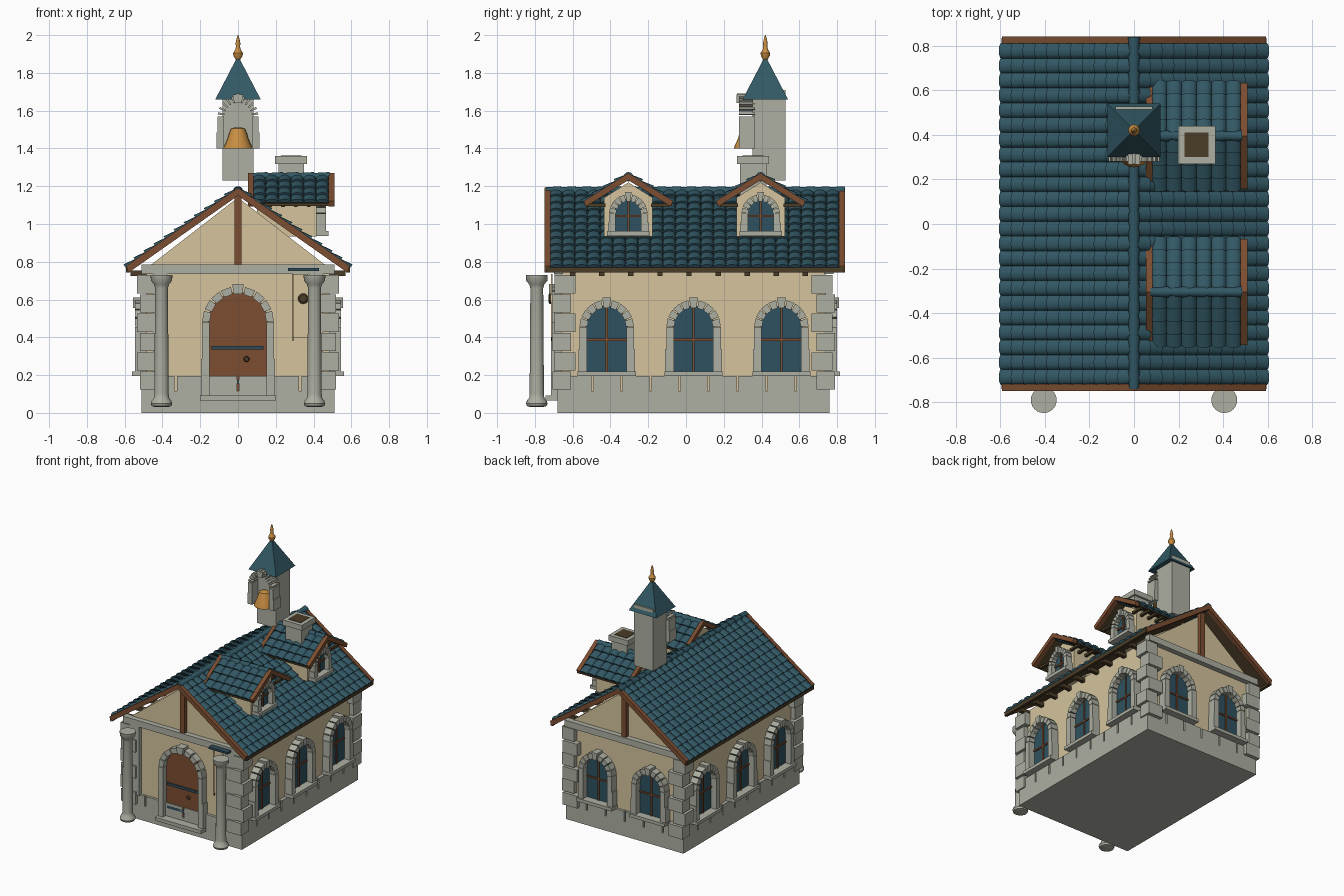
import bpy, bmesh, math
from mathutils import Matrix, Vector

if "Cube" in bpy.data.objects:
    bpy.data.objects.remove(bpy.data.objects["Cube"])

COLOURS = {
    "stone": (0.42, 0.43, 0.36), "plaster": (0.66, 0.55, 0.34), "timber": (0.20, 0.075, 0.03),
    "dark_timber": (0.07, 0.045, 0.02), "roof_tile": (0.032, 0.098, 0.13),
    "glass": (0.028, 0.083, 0.115), "gold": (0.58, 0.27, 0.055), "iron": (0.03, 0.07, 0.10)}
MATS = {}
for n, c in COLOURS.items():
    MATS[n] = bpy.data.materials.new(n)
    MATS[n].diffuse_color = (*c, 1)

PARTS = {}          # name -> (bmesh, material, smooth)
I = Matrix.Identity(4)


def part(name, mat, smooth=False):
    if name not in PARTS:
        PARTS[name] = (bmesh.new(), mat, smooth)
    return PARTS[name][0]


def prism(name, mat, pts, y0, y1, M=I):
    """Polygon in local x/z extruded along local y."""
    bm = part(name, mat)
    a = [bm.verts.new(M @ Vector((x, y0, z))) for x, z in pts]
    b = [bm.verts.new(M @ Vector((x, y1, z))) for x, z in pts]
    fs = [bm.faces.new(a), bm.faces.new(b[::-1])]
    for i in range(len(pts)):
        j = (i + 1) % len(pts)
        fs.append(bm.faces.new((a[j], a[i], b[i], b[j])))
    bmesh.ops.recalc_face_normals(bm, faces=fs)


def box(name, mat, x0, x1, y0, y1, z0, z1, M=I):
    prism(name, mat, [(x0, z0), (x1, z0), (x1, z1), (x0, z1)], y0, y1, M)


def lathe(name, mat, prof, M=I, n=20):
    """Profile of (radius, z) turned round local z, with closed ends."""
    bm = part(name, mat, True)
    rings = [[bm.verts.new(M @ Vector((r * math.cos(t), r * math.sin(t), z)))
              for t in (2 * math.pi * k / n for k in range(n))] for r, z in prof]
    fs = [bm.faces.new(rings[0][::-1]), bm.faces.new(rings[-1])]
    for a, b in zip(rings, rings[1:]):
        for k in range(n):
            fs.append(bm.faces.new((a[k], a[(k + 1) % n], b[(k + 1) % n], b[k])))
    bmesh.ops.recalc_face_normals(bm, faces=fs)


def tiles(name, origin, u, d, length, slope, cols, rows):
    """Barrel tiles: columns spaced along u, courses running down d."""
    bm = part(name, "roof_tile", True)
    u, d, o = Vector(u), Vector(d).normalized(), Vector(origin)
    nrm = u.cross(d)
    if nrm.z < 0:
        nrm = -nrm
    w, h, seg = length / cols, slope / rows, 6
    for c in range(cols):
        for r in range(rows):
            ends = []
            for s, lift, k in ((r * h - 0.01, 0.0, 0.9), ((r + 1) * h + 0.004, 0.012, 1.0)):
                ends.append([bm.verts.new(
                    o + u * (w * (c + 0.5) - math.cos(math.pi * i / seg) * w * 0.53 * k)
                    + d * max(s, 0) + nrm * (lift + math.sin(math.pi * i / seg) * 0.02 * k))
                    for i in range(seg + 1)])
            a, b = ends
            fs = [bm.faces.new((a[i], a[i + 1], b[i + 1], b[i])) for i in range(seg)]
            fs.append(bm.faces.new(b))
            for f in fs:
                f.normal_update()
                if f.normal.dot(nrm + d * 0.5) < 0:
                    f.normal_flip()


def arch(label, M, w, z0, zs, jamb, out, fill=0.86, n=9, pane=None):
    """Round-headed opening: pane, jambs, arch stones, keystone, sill."""
    R = w + jamb
    if pane:
        arc = [(w * math.cos(math.pi * i / 14), zs + w * math.sin(math.pi * i / 14)) for i in range(15)]
        prism(label + "_pane", pane, [(-w, z0), (w, z0)] + arc, -0.012, 0.01, M)
    for s in (-1, 1):
        mid = z0 + (zs - z0) * 0.5
        for a, b, e in ((z0, mid, 0.006), (mid, zs, 0)):
            xs = sorted((s * (w - 0.008), s * (R + e)))
            box(label + "_jambs", "stone", *xs, -out, 0.01, a, b, M)
    for i in range(n):
        t, dt = math.pi * (i + 0.5) / n, math.pi / n * fill / 2
        key = i == n // 2
        r0, r1 = w - 0.01, R + (0.014 if key else 0)
        pts = [(r * math.cos(q), zs + r * math.sin(q))
               for r, q in ((r0, t - dt), (r1, t - dt), (r1, t + dt), (r0, t + dt))]
        prism(label + "_arch_stones", "stone", pts, -out - (0.01 if key else 0), 0.01, M)


def window(label, M, w, z0, zs, jamb, out):
    arch(label, M, w, z0, zs, jamb, out, pane="glass")
    box(label + "_sill", "stone", -w - jamb - 0.01, w + jamb + 0.01, -out - 0.015, 0.01, z0 - 0.025, z0, M)
    zm = z0 + (zs + w - z0) * 0.48
    box(label + "_bars", "timber", -0.006, 0.006, -0.02, 0, z0, zs + w, M)
    box(label + "_bars", "timber", -w, w, -0.02, 0, zm - 0.006, zm + 0.006, M)


def wall_frame(x, y, deg):
    return Matrix.Translation((x, y, 0)) @ Matrix.Rotation(math.radians(deg), 4, 'Z')


# walls and stone base
box("plinth", "stone", -0.51, 0.51, -0.68, 0.76, 0, 0.115)
prism("walls", "plaster", [(-0.485, 0.1), (0.485, 0.1), (0.485, 0.765), (0, 1.14), (-0.485, 0.765)], -0.66, 0.74)
ys = [-0.68] + [-0.495 + 0.1535 * i for i in range(8)] + [0.76]
xs = [-0.51, -0.33, -0.165, 0, 0.165, 0.33, 0.51]
for a, b in zip(ys, ys[1:]):
    for s in (-0.495, 0.495):
        box("plinth_blocks", "stone", s - 0.015, s + 0.015, a + 0.006, b - 0.006, 0.115, 0.195)
for a, b in zip(xs, xs[1:]):
    for y in (-0.665, 0.745):
        box("plinth_blocks", "stone", a + 0.006, b - 0.006, y - 0.015, y + 0.015, 0.115, 0.195)

# corner stones, pilasters, columns
for s in (-1, 1):
    for yc, f in ((-0.66, -1), (0.74, 1)):
        for i in range(6):
            z, g = 0.12 + i * 0.102, i % 2
            X = sorted((s * (0.43 if g else 0.395), s * (0.535 if g else 0.52)))
            Y = sorted((yc + f * (0.035 if g else 0.048), yc - f * (0.075 if g else 0.05)))
            box("corner_stones", "stone", *X, *Y, z + 0.003, z + 0.099)
    box("pilasters", "stone", *sorted((s * 0.375, s * 0.45)), -0.695, -0.65, 0.19, 0.735)
    lathe("columns", "stone", [(0.03, 0.03), (0.052, 0.036), (0.057, 0.05), (0.052, 0.065), (0.04, 0.08),
          (0.038, 0.1), (0.034, 0.66), (0.04, 0.68), (0.056, 0.7), (0.058, 0.73)],
          Matrix.Translation((s * 0.405, -0.79, 0)), 24)

# gable beams, king posts, barge boards
for y0, y1 in ((-0.70, -0.65), (0.73, 0.78)):
    box("gable_beams", "stone", -0.51, 0.51, y0, y1, 0.735, 0.785)
for y0, y1 in ((-0.69, -0.65), (0.73, 0.77)):
    box("king_posts", "timber", -0.019, 0.019, y0, y1, 0.785, 1.15)
SL = math.hypot(0.585, 0.41)
for s in (-1, 1):
    for y0, y1 in ((-0.75, -0.718), (0.81, 0.842)):
        prism("barge_boards", "timber", [(0, 1.192), (s * 0.592, 0.778), (s * 0.58, 0.742), (0, 1.15)], y0, y1)
    # main roof
    prism("roof_deck", "dark_timber", [(0, 1.175), (s * 0.585, 0.765), (s * 0.585, 0.75), (0, 1.158)], -0.72, 0.81)
    tiles("main_roof_tiles", (0, -0.72, 1.172), (0, 1, 0), (s * 0.585, 0, -0.41), 1.53, SL, 23, 11)
    box("eave_boards", "dark_timber", *sorted((s * 0.572, s * 0.594)), -0.74, 0.835, 0.742, 0.772)
    for i in range(9):
        y = -0.6 + i * 0.154
        box("rafter_tails", "dark_timber", *sorted((s * 0.48, s * 0.57)), y - 0.014, y + 0.014, 0.725, 0.755)
for i in range(20):
    M = Matrix.Translation((0, -0.74 + i * 0.079, 1.173)) @ Matrix.Rotation(-math.pi / 2, 4, 'X')
    lathe("main_ridge_tiles", "roof_tile", [(0.022, 0), (0.027, 0.079)], M, 12)

# side and back windows
for k in (-0.42, 0.04, 0.505):
    window("side_window", wall_frame(0.485, k, 90), 0.112, 0.22, 0.455, 0.032, 0.06)
    window("side_window", wall_frame(-0.485, k, -90), 0.112, 0.22, 0.455, 0.032, 0.06)
for k in (-0.23, 0.23):
    window("back_window", wall_frame(k, 0.74, 180), 0.112, 0.22, 0.455, 0.032, 0.06)

# door
D = wall_frame(0, -0.66, 0)
arch("door", D, 0.16, 0.09, 0.48, 0.03, 0.055, pane="timber")
box("door_step", "stone", -0.2, 0.2, -0.085, 0.01, 0.065, 0.092, D)
for z in (0.165, 0.345):
    box("door_straps", "iron", -0.14, 0.135, -0.02, -0.005, z - 0.01, z + 0.01, D)
lathe("door_knob", "dark_timber", [(0.008, 0), (0.016, 0.008), (0.012, 0.018)],
      Matrix.Translation((0.045, -0.67, 0.285)) @ Matrix.Rotation(math.pi / 2, 4, 'X'), 10)

# little hanging bracket beside the door
box("bracket_cover", "iron", 0.265, 0.43, -0.745, -0.685, 0.752, 0.767)
box("bracket_rod", "dark_timber", 0.289, 0.295, -0.715, -0.709, 0.38, 0.735)
box("bracket_panel", "plaster", 0.295, 0.37, -0.714, -0.708, 0.4, 0.735)
lathe("bracket_ring", "dark_timber", [(0.02, 0), (0.028, 0.006), (0.028, 0.012), (0.02, 0.018)],
      Matrix.Translation((0.345, -0.71, 0.605)) @ Matrix.Rotation(math.pi / 2, 4, 'X'), 12)

# dormers on the right slope
for yc in (-0.305, 0.395):
    M = wall_frame(0, yc, 90)          # local y = -world x
    prism("dormer_walls", "plaster", [(-0.128, 0.935), (0.128, 0.935), (0.128, 1.14), (0, 1.22), (-0.128, 1.14)],
          -0.415, -0.1, M)
    window("dormer_window", wall_frame(0.415, yc, 90), 0.075, 0.962, 1.055, 0.027, 0.05)
    for s in (-1, 1):
        for y0, y1 in ((-0.51, -0.478), (-0.082, -0.054)):
            prism("dormer_barge_boards", "timber", [(0, 1.27), (s * 0.237, 1.122), (s * 0.225, 1.092), (0, 1.232)],
                  y0, y1, M)
        prism("dormer_deck", "dark_timber", [(0, 1.25), (s * 0.23, 1.108), (s * 0.23, 1.096), (0, 1.238)],
              -0.48, -0.08, M)
        tiles("dormer_tiles", (0.08, yc, 1.248), (1, 0, 0), (0, s * 0.23, -0.142), 0.4, 0.27, 6, 4)
        for i in range(5):
            x = 0.17 + i * 0.068
            box("dormer_rafter_tails", "dark_timber", x - 0.01, x + 0.01,
                *sorted((yc + s * 0.12, yc + s * 0.215)), 1.09, 1.108)
    for i in range(5):
        R = Matrix.Translation((0.075 + i * 0.082, yc, 1.25)) @ Matrix.Rotation(math.pi / 2, 4, 'Y')
        lathe("dormer_ridge_tiles", "roof_tile", [(0.02, 0), (0.025, 0.082)], R, 12)

# chimney
box("chimney_shaft", "stone", 0.215, 0.35, 0.285, 0.425, 1.0, 1.32)
box("chimney_cap", "stone", 0.197, 0.365, 0.27, 0.44, 1.318, 1.36)
box("chimney_opening", "dark_timber", 0.227, 0.335, 0.3, 0.41, 1.355, 1.363)

# bell tower
box("tower_shaft", "stone", -0.083, 0.083, 0.352, 0.527, 1.23, 1.71)
T = wall_frame(0, 0.355, 0)
arch("tower", T, 0.082, 1.4, 1.57, 0.026, 0.075, fill=0.4, n=11)
prism("tower_keystone", "stone", [(-0.02, 1.64), (0.02, 1.64), (0.027, 1.685), (-0.027, 1.685)], -0.088, 0, T)
bm = part("tower_roof", "roof_tile")
bmesh.ops.create_cone(bm, cap_ends=True, segments=4, radius1=0.12 * math.sqrt(2), radius2=0.008, depth=0.22,
                      matrix=Matrix.Translation((0, 0.42, 1.77)) @ Matrix.Rotation(math.pi / 4, 4, 'Z'))
lathe("finial", "gold", [(0.012, 1.87), (0.024, 1.89), (0.026, 1.905), (0.014, 1.925), (0.011, 1.94),
      (0.013, 1.955), (0.008, 1.98), (0.002, 2.0)], Matrix.Translation((0, 0.42, 0)), 14)
lathe("bell", "gold", [(0.076, 1.4), (0.074, 1.41), (0.058, 1.445), (0.045, 1.485), (0.036, 1.505), (0.015, 1.512)],
      Matrix.Translation((0, 0.33, 0)), 20)

# turn every collected part into an object
for name, (bm, mat, smooth) in PARTS.items():
    me = bpy.data.meshes.new(name)
    bm.to_mesh(me)
    bm.free()
    me.materials.append(MATS[mat])
    ob = bpy.data.objects.new(name, me)
    bpy.context.collection.objects.link(ob)
    if smooth:
        bpy.ops.object.select_all(action='DESELECT')
        ob.select_set(True)
        bpy.context.view_layer.objects.active = ob
        bpy.ops.object.shade_smooth_by_angle(angle=math.radians(35))

for m in bpy.data.materials:
    if m.users and not m.is_grease_pencil:
        m.use_nodes = True
        m.node_tree.nodes["Principled BSDF"].inputs["Base Color"].default_value = m.diffuse_color
